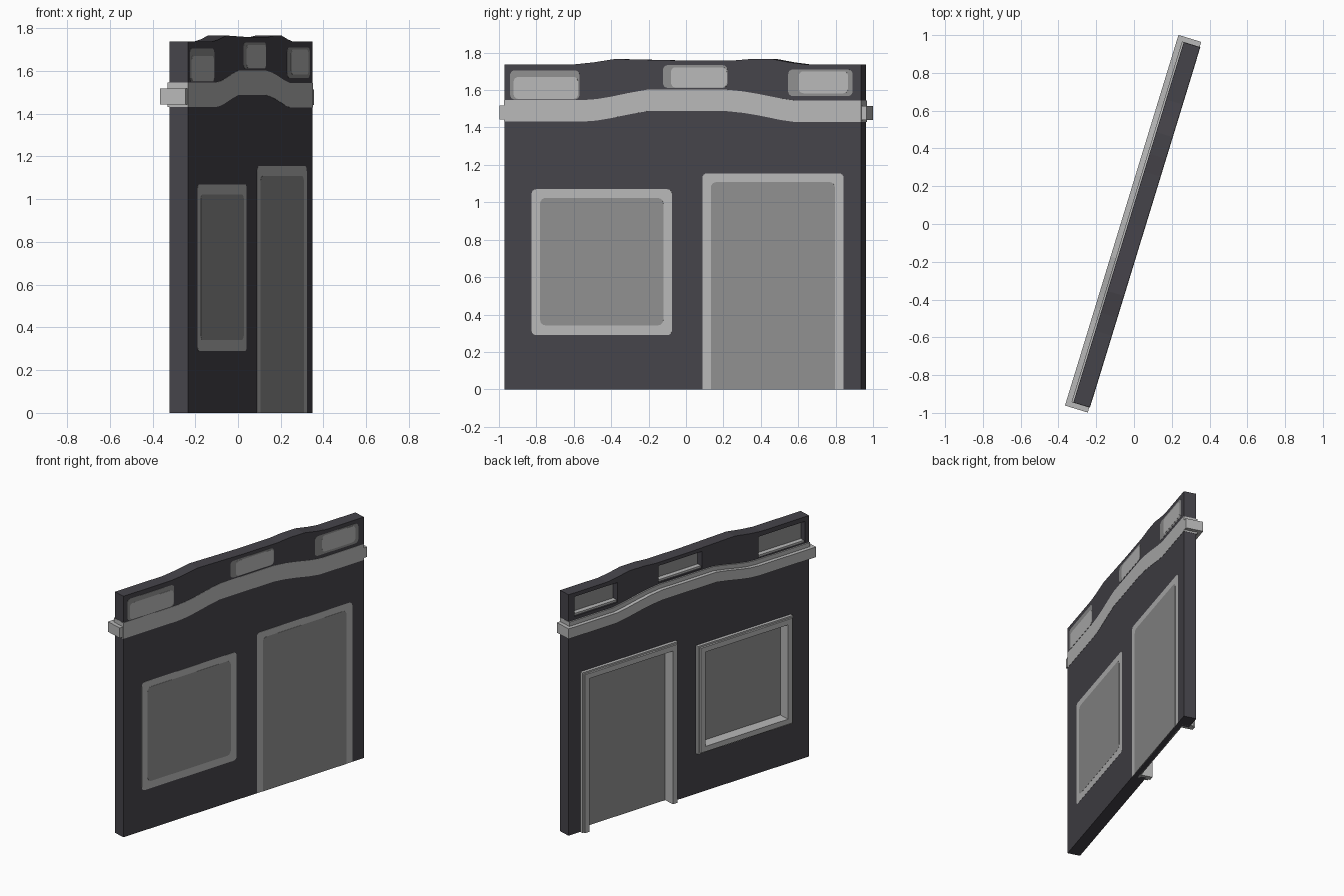
import bpy, bmesh, math

if "Cube" in bpy.data.objects:
    bpy.data.objects.remove(bpy.data.objects["Cube"])

ANGLE = math.radians(72.97)      # wall runs diagonally; local x = along wall, local +y = moulded side
FRONT, BACK = -0.06, 0.03        # the two wall faces in local y
FLOOR = -0.022                   # depth of the recesses cut from the moulded side


def material(name, rgb):
    m = bpy.data.materials.new(name)
    m.diffuse_color = (*rgb, 1)
    m.use_nodes = True
    m.node_tree.nodes["Principled BSDF"].inputs["Base Color"].default_value = m.diffuse_color
    return m


DARK = material("dark_wall", (0.060, 0.057, 0.068))
LIGHT = material("light_trim", (0.48, 0.48, 0.48))
GREY = material("grey_panel", (0.28, 0.28, 0.28))


def finish(name, bm, mat):
    bmesh.ops.recalc_face_normals(bm, faces=bm.faces)
    me = bpy.data.meshes.new(name)
    bm.to_mesh(me)
    bm.free()
    me.materials.append(mat)
    ob = bpy.data.objects.new(name, me)
    ob.rotation_euler.z = ANGLE
    bpy.context.collection.objects.link(ob)
    return ob


def strip(name, pts, y0, y1, mat):
    """Solid ribbon from (u, low z, high z) stations."""
    bm = bmesh.new()
    rings = [[bm.verts.new((u, y, z)) for y, z in ((y0, a), (y1, a), (y1, b), (y0, b))]
             for u, a, b in pts]
    for r, s in zip(rings, rings[1:]):
        for i in range(4):
            j = (i + 1) % 4
            bm.faces.new((r[i], r[j], s[j], s[i]))
    bm.faces.new(rings[0])
    bm.faces.new(rings[-1])
    return finish(name, bm, mat)


def box(name, u0, u1, z0, z1, y0, y1, mat):
    return strip(name, [(u0, z0, z1), (u1, z0, z1)], y0, y1, mat)


def plate(name, rect, r, proud, mat, round_bottom=True):
    """Thin rounded plate on the flat wall face."""
    u0, u1, z0, z1 = rect
    out = []
    for cu, cz, start, rounded in ((u1 - r, z1 - r, 0, True), (u0 + r, z1 - r, 90, True),
                                   (u0 + r, z0 + r, 180, round_bottom), (u1 - r, z0 + r, 270, round_bottom)):
        if rounded:
            for k in range(5):
                t = math.radians(start + k * 22.5)
                out.append((cu + r * math.cos(t), cz + r * math.sin(t)))
        else:
            out.append((u0 if start == 180 else u1, z0))
    bm = bmesh.new()
    a = [bm.verts.new((u, FRONT + 0.002, z)) for u, z in out]
    b = [bm.verts.new((u, FRONT - proud, z)) for u, z in out]
    bm.faces.new(a)
    bm.faces.new(b)
    for i in range(len(a)):
        j = (i + 1) % len(a)
        bm.faces.new((a[i], a[j], b[j], b[i]))
    return finish(name, bm, mat)


def frame(name, rect, w, y0, y1, sill):
    """Rectangular surround, with or without the bottom member."""
    u0, u1, z0, z1 = rect
    box(name + "_jamb_a", u0, u0 + w, z0, z1, y0, y1, LIGHT)
    box(name + "_jamb_b", u1 - w, u1, z0, z1, y0, y1, LIGHT)
    box(name + "_head", u0 + w, u1 - w, z1 - w, z1, y0, y1, LIGHT)
    if sill:
        box(name + "_sill", u0 + w, u1 - w, z0, z0 + w, y0, y1, LIGHT)


# Openings: (u0, u1, z0, z1)
DOOR = (0.11, 0.90, 0.0, 1.155)
WINDOW = (-0.845, -0.06, 0.29, 1.07)
VENTS = [((-0.965, -0.577, 1.55, 1.705), (-0.945, -0.585, 1.553, 1.67)),
         ((-0.11, 0.25, 1.612, 1.733), (-0.065, 0.247, 1.614, 1.722)),
         ((0.59, 0.95, 1.568, 1.71), (0.65, 0.925, 1.583, 1.70))]

# Wall slab with a gently raised parapet
top = [(-0.997, 1.738), (-0.60, 1.738), (-0.50, 1.748), (-0.38, 1.766), (0.0, 1.758), (0.28, 1.758),
       (0.38, 1.766), (0.50, 1.766), (0.60, 1.748), (0.68, 1.738), (0.997, 1.738)]
wall = strip("wall", [(u, 0, z) for u, z in top], FRONT, BACK, DARK)

# Recesses cut into the moulded side
cuts = [(0.14, 0.87, -0.1, 1.125), (-0.815, -0.09, 0.32, 1.04)] + [v[0] for v in VENTS]
for rect in cuts:
    c = box("recess_cutter", *rect, FLOOR, 0.2, DARK)
    c.hide_render = True
    mod = wall.modifiers.new("recess", "BOOLEAN")
    mod.operation = "DIFFERENCE"
    mod.solver = "EXACT"
    mod.object = c
    bpy.context.view_layer.objects.active = wall
    bpy.ops.object.modifier_apply(modifier=mod.name)
    bpy.data.objects.remove(c)

# Door and window: stepped casing, lining, recessed panel, flush flat side
for name, (u0, u1, z0, z1), sill in (("door", DOOR, False), ("window", WINDOW, True)):
    d = 0.012
    low = z0 + d if sill else z0
    frame(name + "_casing", (u0, u1, z0, z1), 0.032, BACK - 0.005, 0.053, sill)
    frame(name + "_lining", (u0 + d, u1 - d, low, z1 - d), 0.038, FLOOR - 0.002, 0.066, sill)
    box(name + "_panel", u0 + 0.04, u1 - 0.04, z0 + 0.04 if sill else 0, z1 - 0.04,
        FLOOR - 0.004, FLOOR + 0.006, GREY)
    inner = (u0 + 0.048, u1 - 0.048, z0 + 0.052 if sill else 0, z1 - 0.047)
    plate(name + "_flat_frame", (u0, u1, z0, z1), 0.025, 0.001, LIGHT, sill)
    plate(name + "_flat_panel", inner, 0.03, 0.002, GREY, sill)

# Vents in the parapet
for i, (outer, inner) in enumerate(VENTS):
    u0, u1, z0, z1 = outer
    plate(f"vent_{i}_flat_frame", outer, 0.025, 0.001, GREY)
    plate(f"vent_{i}_flat_panel", inner, 0.025, 0.002, LIGHT)
    box(f"vent_{i}_panel", u0, u1, z0, z1, FLOOR - 0.003, FLOOR + 0.005, GREY)
    box(f"vent_{i}_ledge", u0, u1, z0 - 0.002, z0 + 0.014, FLOOR, BACK - 0.012, LIGHT)

# Arched cornice: flush band plus projecting moulding with returned ends
arch = [(-0.55, 0.0), (-0.48, 0.005), (-0.40, 0.018), (-0.30, 0.038), (-0.20, 0.055), (0.25, 0.055),
        (0.34, 0.046), (0.42, 0.033), (0.55, 0.008), (0.63, -0.003)]


def cornice(name, end, low, high, y0, y1):
    path = [(-end, 0.0)] + arch + [(end, -0.003)]
    strip(name, [(u, low + dz, high + dz) for u, dz in path], y0, y1, LIGHT)


cornice("cornice_band", 0.9985, 1.432, 1.547, FRONT - 0.0015, BACK + 0.010)
cornice("cornice_moulding", 1.026, 1.444, 1.517, -0.058, 0.068)
